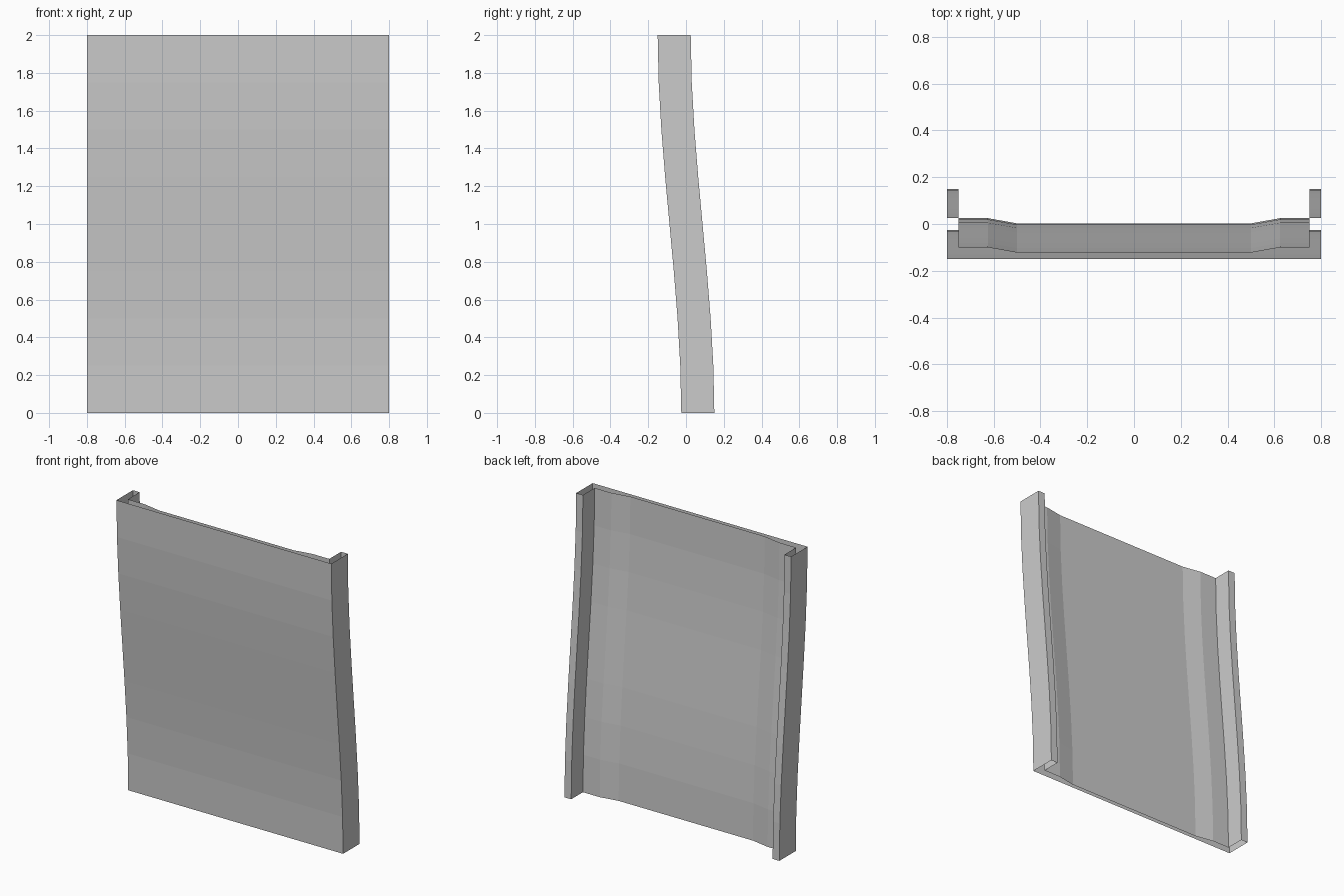
import bpy, bmesh

if "Cube" in bpy.data.objects:
    bpy.data.objects.remove(bpy.data.objects["Cube"])

# Half of the hollow cross-section (x, y), from the front corner to the recessed back
half = [(0.8, -0.0875), (0.8, 0.0875), (0.75, 0.0875),
        (0.75, -0.0375), (0.625, -0.0375), (0.5, -0.06)]
profile = half + [(-x, y) for x, y in reversed(half)]

HEIGHT, STEPS, SWAY = 2.0, 8, 0.125


def sway(t):
    """Gentle S-curve, leaning forward towards the top."""
    return SWAY * (0.5 - t * t * (3 - 2 * t))


# Sweep the profile upwards; both ends stay open
bm = bmesh.new()
rings = []
for i in range(STEPS + 1):
    t = i / STEPS
    rings.append([bm.verts.new((x, y + sway(t), HEIGHT * t)) for x, y in profile])

n = len(profile)
for low, high in zip(rings, rings[1:]):
    for k in range(n):
        j = (k + 1) % n
        bm.faces.new((low[k], low[j], high[j], high[k]))

mesh = bpy.data.meshes.new("curved_panel")
bm.to_mesh(mesh)
bm.free()
panel = bpy.data.objects.new("curved_panel", mesh)
bpy.context.collection.objects.link(panel)
